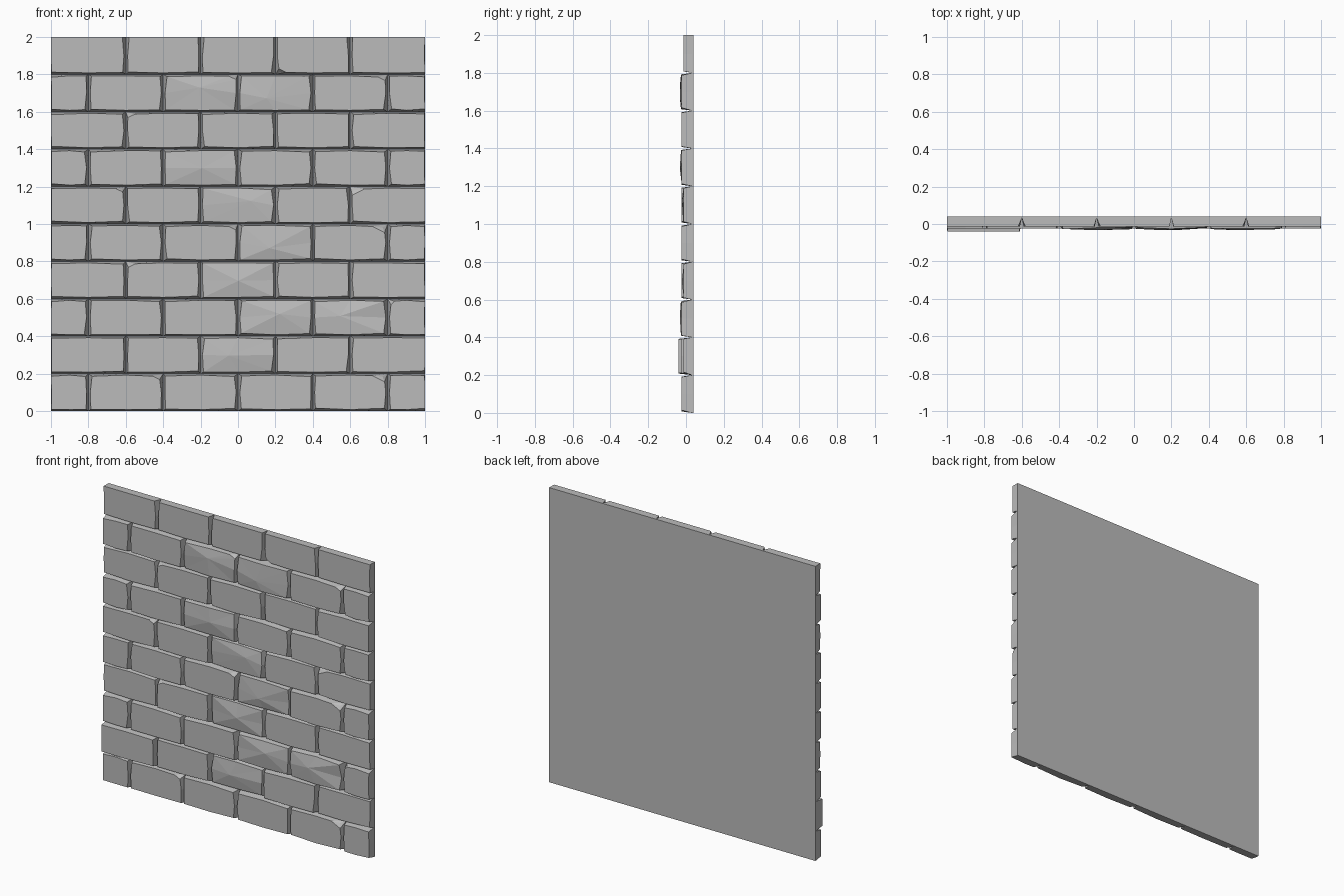
import bpy, bmesh, random
from mathutils import Vector

random.seed(4)
if "Cube" in bpy.data.objects:
    bpy.data.objects.remove(bpy.data.objects["Cube"])

stone = bpy.data.materials.new("grey_stone")
stone.use_nodes = True
GREY = (0.5, 0.5, 0.5, 1)
stone.diffuse_color = GREY
stone.node_tree.nodes["Principled BSDF"].inputs["Base Color"].default_value = GREY

BACK, JOINT = 0.04, 0.032

# One word per brick, bottom course first:
# s shallow, m medium, d deep; w warped face; r / l / b chipped top right / top left / lower left
COURSES = [
    "m mr m m mR m",
    "d m sw m s",
    "m m m mw mw ml",
    "s ml sw s s",
    "m m mr sw mR m",
    "mr m sw s sL",
    "m m mw m m m",
    "s ml m s m",
    "m m mrw mw mr m",
    "s s s sb s",
]
FRONT = {"s": -0.013, "m": -0.024, "d": -0.04}


def finish(bm, name):
    bmesh.ops.recalc_face_normals(bm, faces=bm.faces)
    mesh = bpy.data.meshes.new(name)
    bm.to_mesh(mesh)
    bm.free()
    mesh.materials.append(stone)
    obj = bpy.data.objects.new(name, mesh)
    bpy.context.collection.objects.link(obj)


def jitter(amount):
    return random.uniform(0, amount)


def add_brick(bm, x0, x1, z0, z1, code):
    """Tapered block: full cell at the back, irregular outline at the front."""
    y = FRONT[code[0]]
    xm, zm = (x0 + x1) / 2, (z0 + z1) / 2
    # Outline order: corner, edge middle, corner, ... from lower left, anticlockwise
    cell = [(x0, z0), (xm, z0), (x1, z0), (x1, zm), (x1, z1), (xm, z1), (x0, z1), (x0, zm)]
    rim = []
    for i, (x, z) in enumerate(cell):
        corner = i % 2 == 0
        gap_x = 0.01 + (jitter(0.012) if corner else 0)
        gap_z = 0.008 + (jitter(0.008) if corner else 0)
        if abs(x) > 0.99:
            gap_x = jitter(0.004)
        if z > 1.99:
            gap_z = 0
        dx = (x < xm) - (x > xm)
        dz = (z < zm) - (z > zm)
        push = random.uniform(-0.004, 0.008) if "w" in code else 0
        rim.append(Vector((x + dx * gap_x, y + push, z + dz * gap_z)))

    # Chips: the outline cuts the corner, which drops back
    outline, chips = [], []
    kinds = {"r": 4, "R": 4, "l": 6, "L": 6, "b": 0}
    chipped = {kinds[c]: 0.35 if c in "RL" else 0.2 for c in code[1:] if c in kinds}
    walls = []
    for i, p in enumerate(rim):
        if i in chipped:
            before = p.lerp(rim[i - 1], chipped[i])
            after = p.lerp(rim[(i + 1) % 8], chipped[i])
            low = p.copy()
            low.y += 0.016
            low += (before + after - 2 * p) * 0.12
            a, b, c = (bm.verts.new(q) for q in (before, after, low))
            outline += [a, b]
            chips.append((a, b, c))
            walls.append([a, c, b])
        else:
            v = bm.verts.new(p)
            outline.append(v)
            walls.append([v])

    # Sides running back to the joint
    back = [bm.verts.new((x, JOINT, z)) for x, z in cell]
    for i in range(8):
        j = (i + 1) % 8
        bm.faces.new((walls[i][-1], walls[j][0], back[j], back[i]))
        if len(walls[i]) > 1:
            a, c, b = walls[i]
            bm.faces.new((a, c, back[i]))
            bm.faces.new((c, b, back[i]))
    for chip in chips:
        bm.faces.new(chip)

    # Front face, flat or gently faceted around a raised point
    if "w" in code:
        hub = bm.verts.new((xm + random.uniform(-0.08, 0.08), y - 0.009,
                            zm + random.uniform(-0.03, 0.03)))
        for a, b in zip(outline, outline[1:] + outline[:1]):
            bm.faces.new((a, b, hub))
    else:
        bm.faces.new(outline)


# Brick courses in running bond
for row, words in enumerate(COURSES):
    bm = bmesh.new()
    if row % 2:
        joints = [-1, -0.6, -0.2, 0.2, 0.6, 1]
    else:
        joints = [-1, -0.8, -0.4, 0, 0.4, 0.8, 1]
    for x0, x1, code in zip(joints, joints[1:], words.split()):
        add_brick(bm, x0, x1, row * 0.2, row * 0.2 + 0.2, code)
    finish(bm, f"brick_course_{row + 1}")

# Flat backing panel
bm = bmesh.new()
bmesh.ops.create_cube(bm, size=1)
bmesh.ops.scale(bm, vec=(2, BACK - JOINT, 2), verts=bm.verts)
bmesh.ops.translate(bm, vec=(0, (BACK + JOINT) / 2, 1), verts=bm.verts)
finish(bm, "backing_panel")
